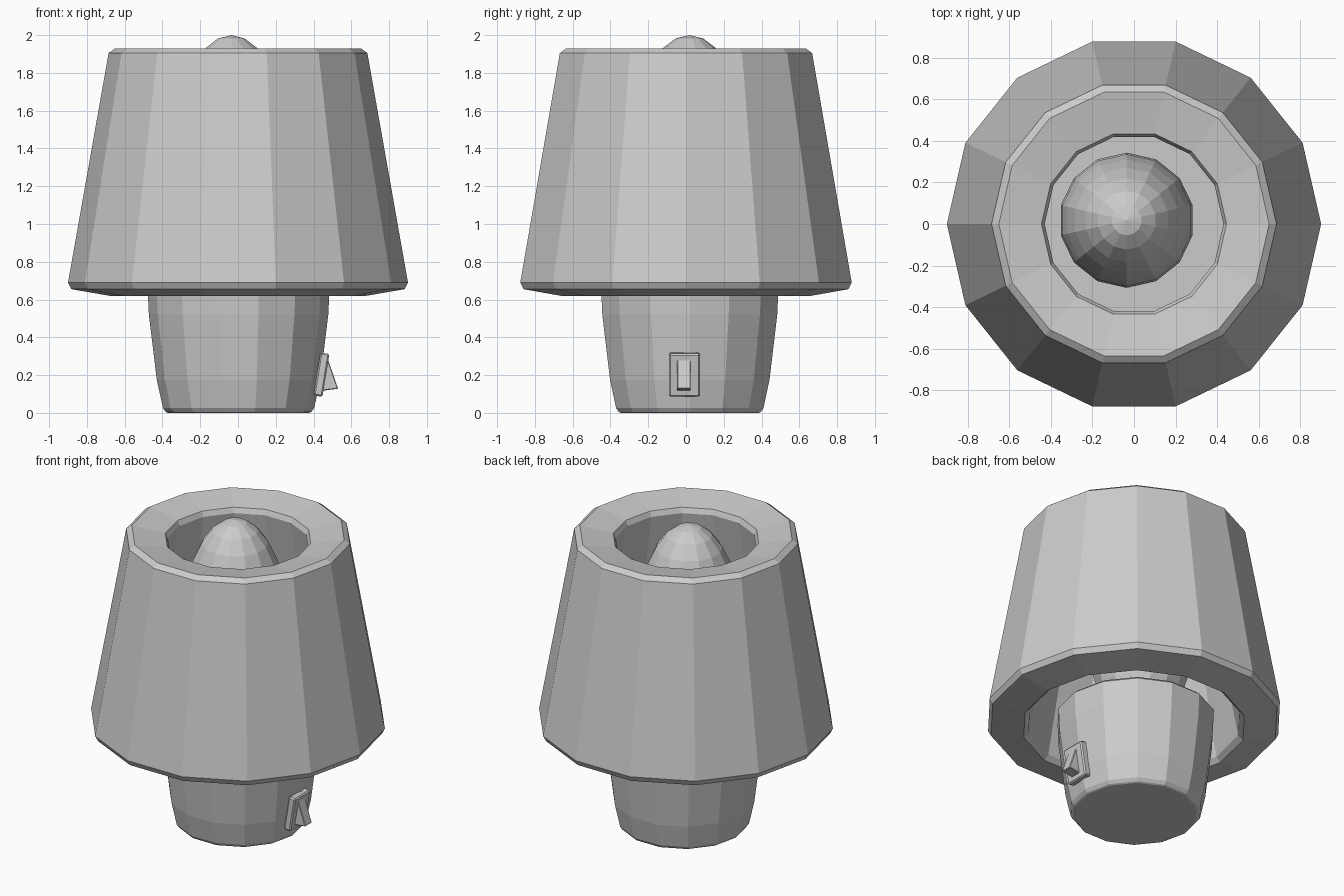
import bpy, bmesh, math

if "Cube" in bpy.data.objects:
    bpy.data.objects.remove(bpy.data.objects["Cube"])

SIDES = 14


def make_object(name, verts, faces):
    mesh = bpy.data.meshes.new(name)
    bm = bmesh.new()
    vs = [bm.verts.new(v) for v in verts]
    for f in faces:
        bm.faces.new([vs[i] for i in f])
    bmesh.ops.recalc_face_normals(bm, faces=bm.faces)
    bm.to_mesh(mesh)
    bm.free()
    obj = bpy.data.objects.new(name, mesh)
    bpy.context.collection.objects.link(obj)
    return obj


def lathe(name, profile, center=(0, 0), closed=False):
    """Spin a (radius, z) profile into a faceted solid; open profiles get caps."""
    n, m = SIDES, len(profile)
    verts = [(center[0] + r * math.cos(math.tau * k / n),
              center[1] + r * math.sin(math.tau * k / n), z)
             for r, z in profile for k in range(n)]
    faces = []
    for i in range(m if closed else m - 1):
        a, b = i * n, (i + 1) % m * n
        faces += [(a + k, a + (k + 1) % n, b + (k + 1) % n, b + k) for k in range(n)]
    if not closed:
        faces += [tuple(range(n)), tuple(range((m - 1) * n, m * n))]
    return make_object(name, verts, faces)


def extrude_side(name, outline, y0, y1, bevel):
    """Extrude an (x, z) outline along y and soften its edges."""
    n = len(outline)
    verts = [(x, y, z) for y in (y0, y1) for x, z in outline]
    faces = [(i, (i + 1) % n, n + (i + 1) % n, n + i) for i in range(n)]
    faces += [tuple(range(n)), tuple(range(n, 2 * n))]
    obj = make_object(name, verts, faces)
    mod = obj.modifiers.new("bevel", 'BEVEL')
    mod.width = bevel
    mod.segments = 1
    return obj


# Thick tapered shade with chamfered rims
lathe("lamp_shade", [(0.90, 0.69), (0.685, 1.905), (0.65, 1.93), (0.445, 1.893),
                     (0.43, 1.86), (0.65, 0.65), (0.68, 0.62), (0.882, 0.655)],
      closed=True)

# Pot-like base
lathe("lamp_base", [(0.375, 0.0), (0.385, 0.005), (0.40, 0.025), (0.433, 0.175),
                    (0.475, 0.52), (0.482, 0.67), (0.46, 0.69)], center=(0.003, 0.02))

# Elongated bulb
bpy.ops.mesh.primitive_uv_sphere_add(segments=SIDES, ring_count=14, radius=1,
                                     location=(-0.035, 0.018, 1.3))
bulb = bpy.context.object
bulb.name = "bulb"
bulb.scale = (0.325, 0.325, 0.70)

# Switch plate and wedge-shaped rocker
extrude_side("switch_plate", [(0.40, 0.093), (0.447, 0.085), (0.484, 0.312), (0.437, 0.32)],
             -0.09, 0.075, 0.008)
extrude_side("switch_rocker", [(0.43, 0.115), (0.53, 0.128), (0.476, 0.285), (0.45, 0.28)],
             -0.047, 0.025, 0.004)
